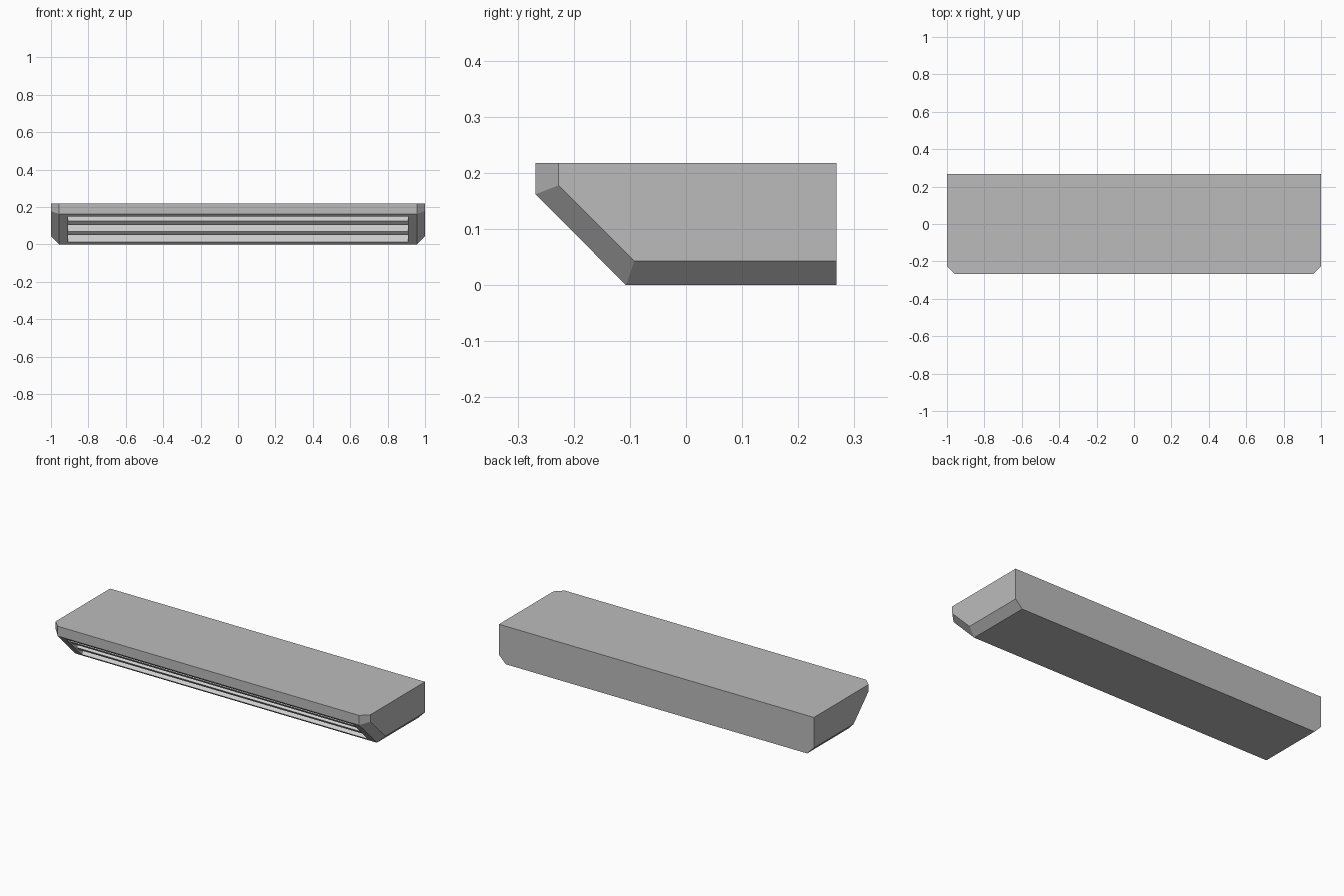
import bpy, bmesh
from mathutils import Vector, Matrix
from math import radians

cube = bpy.data.objects.get("Cube")
if cube:
    bpy.data.objects.remove(cube, do_unlink=True)


def material(name, value):
    m = bpy.data.materials.new(name)
    m.use_nodes = True
    color = (value, value, value, 1)
    m.diffuse_color = color
    m.node_tree.nodes["Principled BSDF"].inputs["Base Color"].default_value = color
    return m


def finish(bm, name, *mats):
    bmesh.ops.recalc_face_normals(bm, faces=bm.faces)
    mesh = bpy.data.meshes.new(name)
    bm.to_mesh(mesh)
    bm.free()
    for m in mats:
        mesh.materials.append(m)
    obj = bpy.data.objects.new(name, mesh)
    bpy.context.collection.objects.link(obj)
    return obj


shell_grey = material("shell grey", 0.50)
vent_grey = material("vent light grey", 0.62)

BACK, TOP = 0.268, 0.218
FACE_X, OPEN_X = 0.957, 0.91
DEPTH = 0.07
outward = Vector((0, -1, -1)).normalized()

# Casing: side profile lofted across the width, with bevelled ends
outer = [(-0.268, TOP), (-0.268, 0.162), (-0.107, 0), (BACK, 0), (BACK, TOP)]
inner = [(-0.227, TOP), (-0.227, 0.178), (-0.092, 0.043), (BACK, 0.043), (BACK, TOP)]
bm = bmesh.new()
rings = [[bm.verts.new((x, y, z)) for y, z in profile]
         for x, profile in ((-1, inner), (-FACE_X, outer), (FACE_X, outer), (1, inner))]
for a, b in zip(rings, rings[1:]):
    for i in range(len(outer)):
        j = (i + 1) % len(outer)
        bm.faces.new((a[i], a[j], b[j], b[i]))
bm.faces.new(rings[0])
bm.faces.new(rings[-1])
bmesh.ops.recalc_face_normals(bm, faces=bm.faces)

# Vent recess sunk into the sloping front
slope = max(bm.faces, key=lambda f: f.normal.dot(outward) * f.calc_area()
            if f.normal.dot(outward) > 0.95 else 0)
bmesh.ops.inset_region(bm, faces=[slope], thickness=0.025)
for v in slope.verts:
    v.co.x = OPEN_X if v.co.x > 0 else -OPEN_X
floor = bmesh.ops.extrude_face_region(bm, geom=[slope])["geom"]
bmesh.ops.translate(bm, vec=-outward * DEPTH,
                    verts=[g for g in floor if isinstance(g, bmesh.types.BMVert)])
if slope.is_valid:
    bmesh.ops.delete(bm, geom=[slope], context='FACES_ONLY')
for g in floor:
    if isinstance(g, bmesh.types.BMFace):
        g.material_index = 1
        for e in g.edges:
            for wall in e.link_faces:
                wall.material_index = 1
finish(bm, "casing", shell_grey, vent_grey)

# Louvre blades set square to the slope
recess = 0.008
for name, z in (("lower_louvre", 0.054), ("upper_louvre", 0.109)):
    bm = bmesh.new()
    bmesh.ops.create_cube(bm, size=1)
    bmesh.ops.scale(bm, vec=(2 * OPEN_X, DEPTH - recess, 0.028), verts=bm.verts)
    centre = Vector((0, -0.107 - z, z)) - outward * (DEPTH + recess) / 2
    bm.transform(Matrix.Translation(centre) @ Matrix.Rotation(radians(45), 4, 'X'))
    finish(bm, name, vent_grey)
